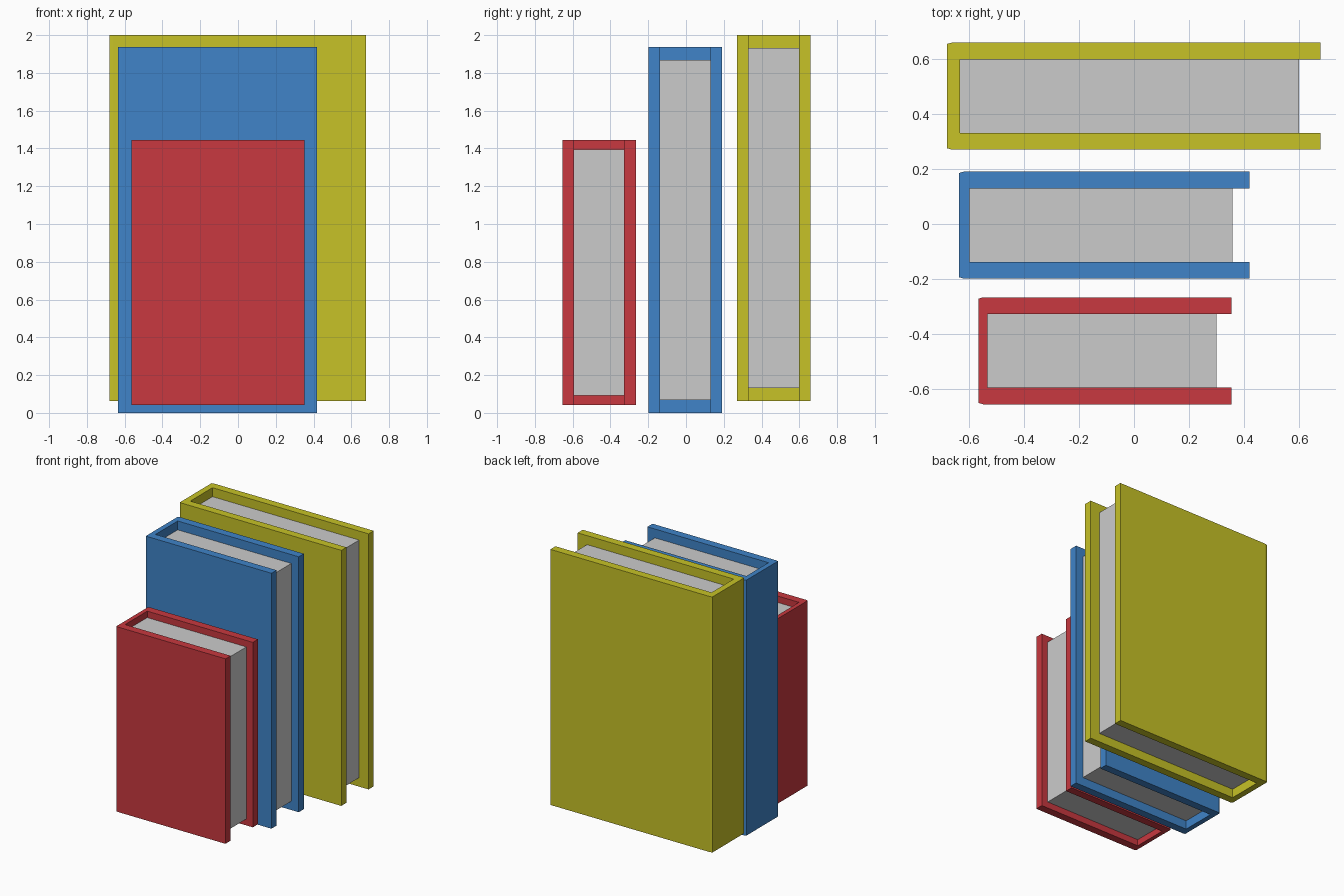
import bpy, bmesh

if "Cube" in bpy.data.objects:
    bpy.data.objects.remove(bpy.data.objects["Cube"])


def prism(name, outline, z0, z1, mat=None):
    """Extrude a closed xy outline from z0 to z1."""
    bm = bmesh.new()
    face = bm.faces.new([bm.verts.new((x, y, z0)) for x, y in outline])
    top = bmesh.ops.extrude_face_region(bm, geom=[face])["geom"]
    verts = [v for v in top if isinstance(v, bmesh.types.BMVert)]
    bmesh.ops.translate(bm, verts=verts, vec=(0, 0, z1 - z0))
    bmesh.ops.recalc_face_normals(bm, faces=bm.faces)
    mesh = bpy.data.meshes.new(name)
    bm.to_mesh(mesh)
    bm.free()
    if mat:
        mesh.materials.append(mat)
    obj = bpy.data.objects.new(name, mesh)
    bpy.context.collection.objects.link(obj)
    return obj


def book(name, color, x0, x1, yc, z0, z1, spine, page_x1, inset):
    mat = bpy.data.materials.new(name + "_cover")
    mat.diffuse_color = (*color, 1)
    mat.use_nodes = True
    mat.node_tree.nodes["Principled BSDF"].inputs["Base Color"].default_value = mat.diffuse_color
    half, inner = 0.194, 0.133
    xs = x0 + spine

    # Cover: U-shaped outline with slightly clipped spine corners
    side = [(x0, half - 0.005), (x0 + 0.018, half), (x1, half),
            (x1, inner), (xs, inner)]
    outline = side + [(x, -y) for x, y in reversed(side)]
    prism(name + "_cover", [(x, y + yc) for x, y in outline], z0, z1, mat)

    # Page block, set in from the cover edges
    pages = [(xs, -inner), (page_x1, -inner), (page_x1, inner), (xs, inner)]
    prism(name + "_pages", [(x, y + yc) for x, y in pages],
          z0 + inset, z1 - inset)


book("red_book", (0.58, 0.04, 0.05), -0.565, 0.353, -0.460, 0.042, 1.444, 0.033, 0.299, 0.049)
book("blue_book", (0.05, 0.23, 0.58), -0.635, 0.419, -0.004, 0.0, 1.936, 0.039, 0.357, 0.067)
book("yellow_book", (0.57, 0.54, 0.02), -0.679, 0.677, 0.464, 0.063, 2.0, 0.047, 0.598, 0.068)
